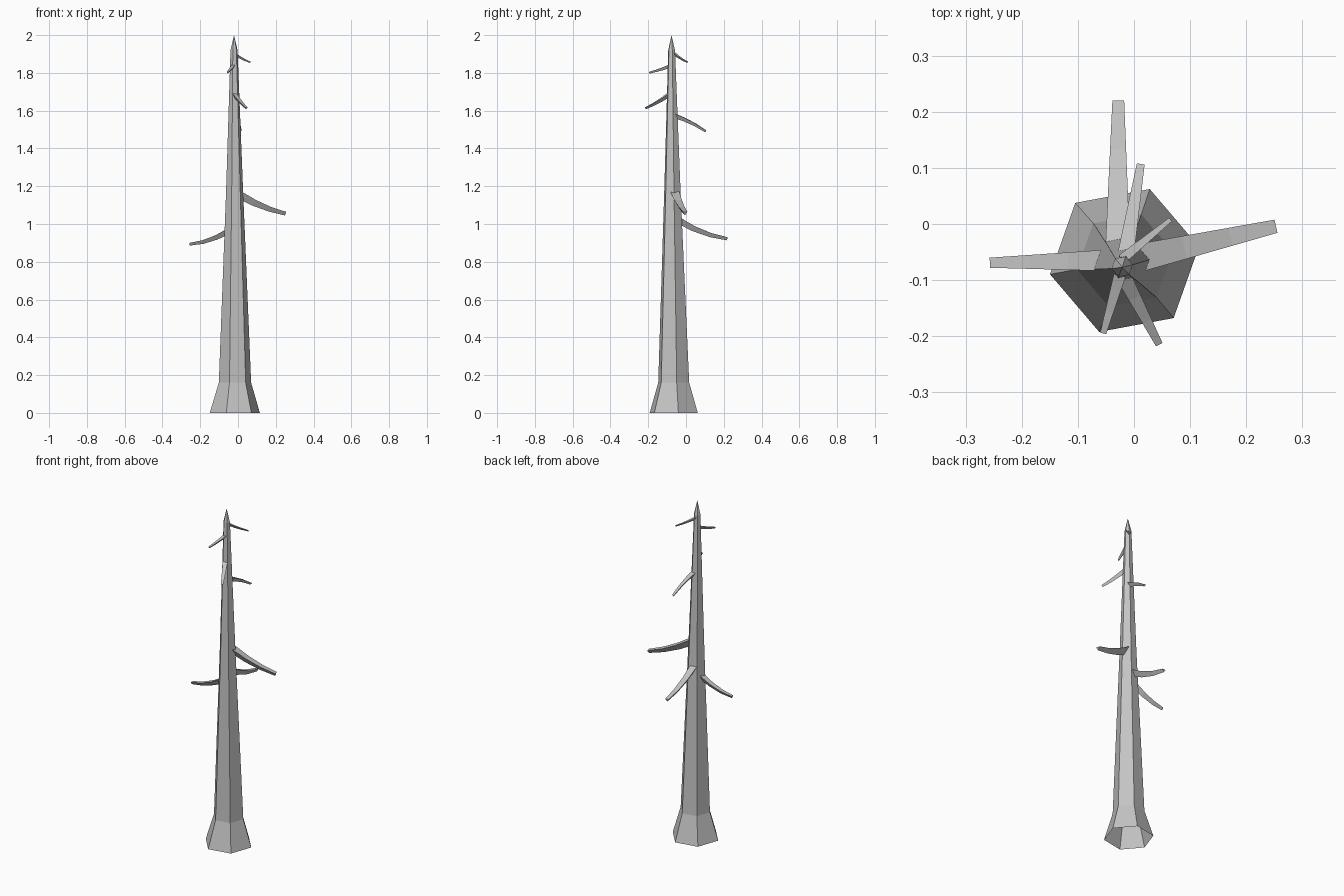
import bpy
import bmesh
from math import cos, sin, radians
from mathutils import Vector

cube = bpy.data.objects.get("Cube")
if cube:
    bpy.data.objects.remove(cube, do_unlink=True)

bark = bpy.data.materials.new("grey bark")
bark.use_nodes = True
bark.diffuse_color = (0.55, 0.55, 0.55, 1)
bark.node_tree.nodes["Principled BSDF"].inputs["Base Color"].default_value = (0.55, 0.55, 0.55, 1)


def finish(name, bm):
    mesh = bpy.data.meshes.new(name)
    bm.to_mesh(mesh)
    bm.free()
    mesh.materials.append(bark)
    obj = bpy.data.objects.new(name, mesh)
    bpy.context.collection.objects.link(obj)
    return obj


def bridge(bm, lower, upper):
    n = len(lower)
    for i in range(n):
        j = (i + 1) % n
        bm.faces.new((lower[i], lower[j], upper[j], upper[i]))


# Six-sided trunk with a flared, open foot and a pointed top
def trunk():
    bm = bmesh.new()
    rings = []
    for x, y, z, r in ((-0.017, -0.065, 0, 0.135), (-0.016, -0.065, 0.16, 0.087),
                       (-0.018, -0.072, 1.17, 0.046), (-0.021, -0.076, 1.92, 0.019)):
        angles = [radians(10.5 + 60 * i) for i in range(6)]
        rings.append([bm.verts.new((x + r * cos(a), y + r * sin(a), z)) for a in angles])
    for lower, upper in zip(rings, rings[1:]):
        bridge(bm, lower, upper)
    tip = bm.verts.new((-0.021, -0.077, 2))
    for i in range(6):
        bm.faces.new((rings[-1][i], rings[-1][(i + 1) % 6], tip))
    finish("trunk", bm)


# Drooping three-sided branch with a flat top; root and tip lie on its top line
def branch(name, root, tip, root_width, tip_width, sag):
    root, tip = Vector(root), Vector(tip)
    run = tip - root
    flat = Vector((run.x, run.y, 0)).normalized()
    side = Vector((-flat.y, flat.x, 0))
    root = root - flat * 0.012
    run = tip - root
    bm = bmesh.new()
    rings = []
    for k in range(4):
        t = k / 3
        width = root_width + (tip_width - root_width) * t
        centre = root + run * t - Vector((0, 0, sag * 4 * t * (1 - t)))
        slope = run - Vector((0, 0, sag * 4 * (1 - 2 * t)))
        down = slope.cross(side).normalized()
        if down.z > 0:
            down = -down
        rings.append([bm.verts.new(p) for p in (centre + side * width / 2,
                                                centre - side * width / 2,
                                                centre + down * width * 0.8)])
    for near, far in zip(rings, rings[1:]):
        bridge(bm, near, far)
    bm.faces.new(rings[0])
    bm.faces.new(rings[-1])
    bmesh.ops.recalc_face_normals(bm, faces=bm.faces)
    finish(name, bm)


trunk()
branch("left_branch", (0.02, -0.058, 1.175), (0.253, -0.004, 1.064), 0.05, 0.024, 0.012)
branch("right_branch", (-0.06, -0.065, 0.98), (-0.257, -0.069, 0.9), 0.038, 0.018, 0.014)
branch("back_branch", (-0.029, -0.03, 1.04), (-0.028, 0.22, 0.93), 0.044, 0.021, 0.016)
branch("upper_back_branch", (-0.014, -0.05, 1.585), (0.012, 0.107, 1.495), 0.03, 0.014, -0.008)
branch("upper_front_branch", (-0.015, -0.1, 1.695), (0.045, -0.215, 1.617), 0.028, 0.013, 0.004)
branch("top_front_branch", (-0.025, -0.09, 1.847), (-0.055, -0.195, 1.805), 0.023, 0.011, 0.002)
branch("top_back_branch", (-0.012, -0.055, 1.907), (0.065, 0.008, 1.859), 0.018, 0.008, 0.003)
